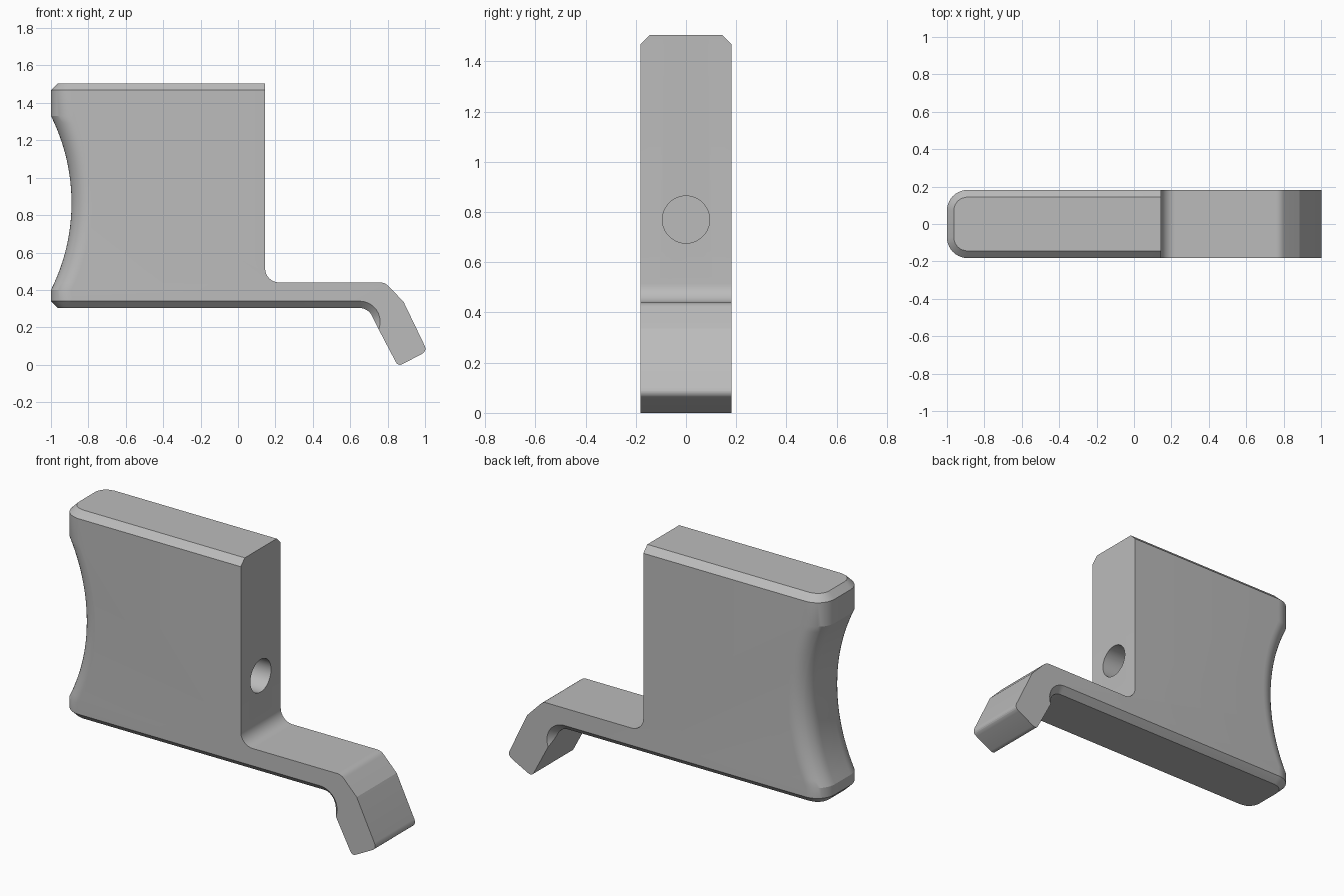
import bpy, bmesh, math
from mathutils import Vector

if "Cube" in bpy.data.objects:
    bpy.data.objects.remove(bpy.data.objects["Cube"])

HALF, ROUND, CHAMFER = 0.182, 0.11, 0.037
TOP, BOTTOM, FACE_X = 1.505, 0.303, 0.145

grey = bpy.data.materials.new("plain grey")
grey.use_nodes = True
grey.diffuse_color = (0.5, 0.5, 0.5, 1)
grey.node_tree.nodes["Principled BSDF"].inputs["Base Color"].default_value = (0.5, 0.5, 0.5, 1)


def arc(cx, cz, radius, start, end, steps):
    """Points on an arc in the side plane, angles in radians."""
    angles = [start + (end - start) * i / steps for i in range(steps + 1)]
    return [(cx + radius * math.cos(a), cz + radius * math.sin(a)) for a in angles]


def soften(before, corner, after, cut, steps=6):
    """Replace a corner by a quadratic curve starting 'cut' away from it."""
    p = Vector(corner)
    a = p + (Vector(before) - p).normalized() * cut
    b = p + (Vector(after) - p).normalized() * cut
    points = []
    for i in range(steps + 1):
        t = i / steps
        points.append(tuple(a * (1 - t) ** 2 + p * 2 * t * (1 - t) + b * t * t))
    return points


def section(y):
    """Side outline of the body at depth y, with rounding and chamfers applied."""
    t = max(0, abs(y) - (HALF - ROUND))
    inset = max(0, min(CHAMFER, HALF - abs(y)))
    steps = 4

    def left_x(e):
        return -1 + ROUND - math.sqrt(max(0, (ROUND - e) ** 2 - t * t))

    corner = [(left_x(inset * i / steps), inset * i / steps) for i in range(steps + 1)]
    # lower left chamfer
    points = [(x, BOTTOM + CHAMFER - e) for x, e in reversed(corner)]
    # thumb scoop
    half_chord, sag, mid = 0.465, 0.11, 0.865
    radius = (half_chord ** 2 + sag ** 2) / (2 * sag)
    sweep = math.asin(half_chord / radius)
    for x, z in arc(sag - radius, mid, radius, -sweep, sweep, 24):
        points.append((left_x(0) + x, z))
    # upper left chamfer and top
    points += [(x, TOP - CHAMFER + e) for x, e in corner]
    points.append((FACE_X, TOP - CHAMFER + inset))
    # inner fillet and foot
    points += arc(FACE_X + 0.075, 0.515, 0.075, math.pi, 1.5 * math.pi, 10)
    heel, knee, tip, toe = (0.785, 0.44), (0.885, 0.337), (1.012, 0.073), (0.856, -0.009)
    hook_in = (0.715, 0.263)
    points += soften((0.22, 0.44), heel, knee, 0.025)
    points.append(knee)
    points += soften(knee, tip, toe, 0.034)
    points += soften(tip, toe, hook_in, 0.028)
    # hook throat, its radius grows as the chamfer runs out to the sides
    base = 0.073
    throat = base + CHAMFER - inset
    end = math.atan2(1, 2) - math.acos(min(1, base / throat))
    points += arc(0.65, BOTTOM - base, throat, end, math.pi / 2, 14)
    return points


# depth stations, following the rounded end and the chamfer edge
stations = {round(HALF - ROUND + ROUND * math.sin(math.radians(a)), 5)
            for a in range(0, 91, 9)}
stations.add(HALF - CHAMFER)
stations = sorted({s * v for v in stations for s in (-1, 1)})

# body
bm = bmesh.new()
rings = [[bm.verts.new((x, y, z)) for x, z in section(y)] for y in stations]
count = len(rings[0])
for a, b in zip(rings, rings[1:]):
    for i in range(count):
        j = (i + 1) % count
        bm.faces.new((a[i], a[j], b[j], b[i]))
bm.faces.new(rings[0])
bm.faces.new(rings[-1][::-1])
bmesh.ops.remove_doubles(bm, verts=bm.verts, dist=0.00005)
bmesh.ops.recalc_face_normals(bm, faces=bm.faces)
mesh = bpy.data.meshes.new("handle_body")
bm.to_mesh(mesh)
bm.free()
body = bpy.data.objects.new("handle_body", mesh)
bpy.context.collection.objects.link(body)
mesh.materials.append(grey)

# blind bolt hole
bpy.ops.mesh.primitive_cylinder_add(vertices=48, radius=0.094, depth=1.0,
                                    location=(FACE_X, 0, 0.77),
                                    rotation=(0, math.pi / 2, 0))
cutter = bpy.context.object
cutter.name = "hole_cutter"
cutter.hide_render = True
cutter.data.materials.append(grey)
hole = body.modifiers.new("bolt hole", "BOOLEAN")
hole.operation = "DIFFERENCE"
hole.solver = "EXACT"
hole.object = cutter

bpy.ops.object.select_all(action="DESELECT")
body.select_set(True)
bpy.context.view_layer.objects.active = body
bpy.ops.object.modifier_apply(modifier=hole.name)
bpy.data.objects.remove(cutter)
bpy.ops.object.shade_smooth_by_angle(angle=math.radians(16))
